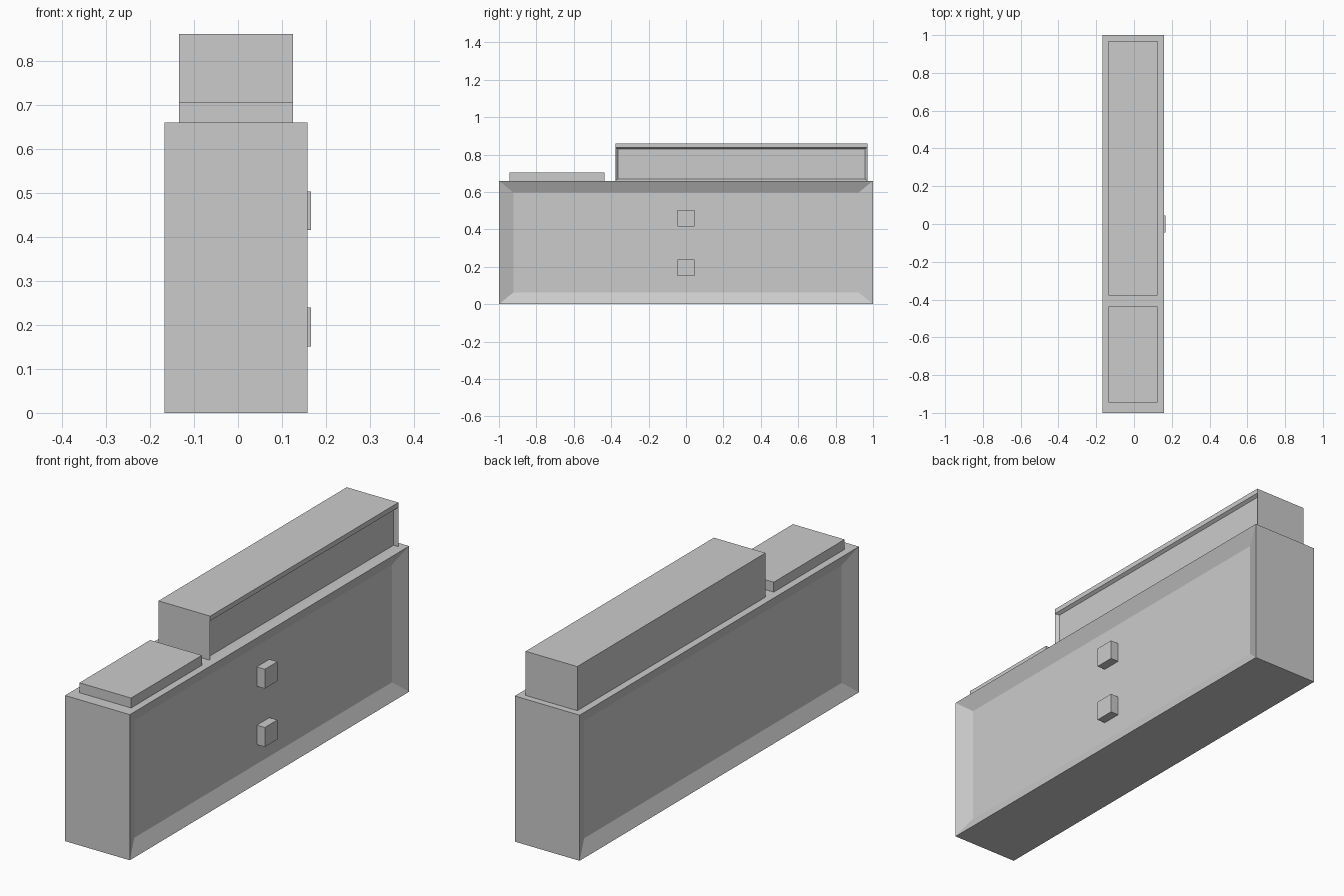
import bpy, bmesh

if "Cube" in bpy.data.objects:
    bpy.data.objects.remove(bpy.data.objects["Cube"])


def box(name, lo, hi, edit=None):
    """Axis-aligned box between two corners, optionally edited in bmesh."""
    bm = bmesh.new()
    bmesh.ops.create_cube(bm, size=1)
    for v in bm.verts:
        v.co = [hi[i] if v.co[i] > 0 else lo[i] for i in range(3)]
    if edit:
        edit(bm)
    bm.normal_update()
    mesh = bpy.data.meshes.new(name)
    bm.to_mesh(mesh)
    bm.free()
    obj = bpy.data.objects.new(name, mesh)
    bpy.context.collection.objects.link(obj)
    return obj


def dish(bm, side, margin_y, margin_z, depth):
    """Sink the lowest face on the +x or -x side, with sloped borders."""
    bm.normal_update()
    faces = [f for f in bm.faces if f.normal.x * side > 0.9]
    face = min(faces, key=lambda f: f.calc_center_median().z)
    centre = face.calc_center_median()
    bmesh.ops.inset_individual(bm, faces=[face], thickness=0.005)
    ys = [v.co.y for v in face.verts]
    zs = [v.co.z for v in face.verts]
    # inset already moved the border in by 0.005
    for v in face.verts:
        v.co.y += (margin_y - 0.005) * (1 if v.co.y < centre.y else -1)
        v.co.z += (margin_z - 0.005) * (1 if v.co.z < centre.z else -1)
        v.co.x -= side * depth


def body_panels(bm):
    for side in (1, -1):
        dish(bm, side, 0.079, 0.065, 0.032)


def cover_panel(bm):
    geom = bm.verts[:] + bm.edges[:] + bm.faces[:]
    bmesh.ops.bisect_plane(bm, geom=geom, plane_co=(0, 0, 0.838), plane_no=(0, 0, 1))
    dish(bm, 1, 0.015, 0.010, 0.014)


# Main body with a sunken panel on both long sides
box("body", (-0.167, -1, 0), (0.158, 1, 0.66), body_panels)

# Tall rear cover with lip and shallow panel on the right side
box("tall_cover", (-0.134, -0.378, 0.66), (0.125, 0.97, 0.86), cover_panel)

# Low front cover
box("low_cover", (-0.134, -0.944, 0.66), (0.125, -0.437, 0.705))

# Two square knobs on the right panel
for name, z in (("lower_knob", 0.195), ("upper_knob", 0.459)):
    box(name, (0.126, -0.045, z - 0.044), (0.166, 0.045, z + 0.044))
